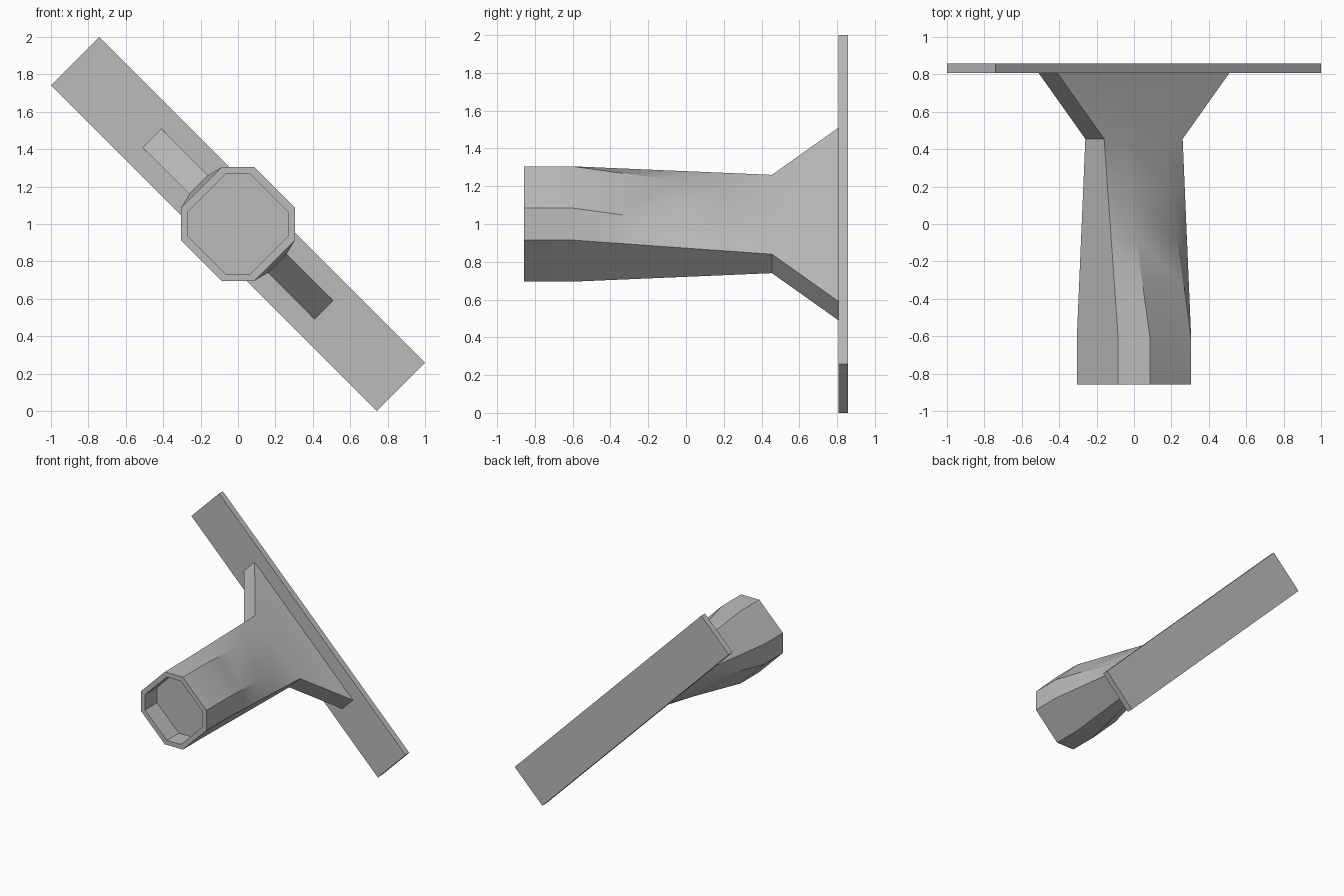
import bpy, bmesh
from math import radians

cube = bpy.data.objects.get("Cube")
if cube:
    bpy.data.objects.remove(cube, do_unlink=True)

grey = bpy.data.materials.new("plain grey")
grey.use_nodes = True
grey.diffuse_color = (0.5, 0.5, 0.5, 1)
grey.node_tree.nodes["Principled BSDF"].inputs["Base Color"].default_value = (0.5, 0.5, 0.5, 1)


def section(u, flat_u, v, flat_v):
    """Chamfered rectangle: half sizes u, v and half lengths of its flats."""
    return [(u, -flat_v), (u, flat_v), (flat_u, v), (-flat_u, v),
            (-u, flat_v), (-u, -flat_v), (-flat_u, -v), (flat_u, -v)]


def blend(a, b, t):
    return [(p[0] + (q[0] - p[0]) * t, p[1] + (q[1] - p[1]) * t) for p, q in zip(a, b)]


def loft(name, rings):
    """Skin a list of (y, outline) rings, cap both ends, tilt a half right angle."""
    bm = bmesh.new()
    loops = [[bm.verts.new((u, y, v)) for u, v in outline] for y, outline in rings]
    n = len(loops[0])
    for a, b in zip(loops, loops[1:]):
        for i in range(n):
            j = (i + 1) % n
            bm.faces.new((a[i], a[j], b[j], b[i]))
    bm.faces.new(loops[0])
    bm.faces.new(loops[-1])
    bmesh.ops.recalc_face_normals(bm, faces=bm.faces[:])
    mesh = bpy.data.meshes.new(name)
    bm.to_mesh(mesh)
    bm.free()
    mesh.materials.append(grey)
    obj = bpy.data.objects.new(name, mesh)
    bpy.context.collection.objects.link(obj)
    obj.location.z = 1
    obj.rotation_euler.y = radians(45)
    bpy.ops.object.select_all(action='DESELECT')
    obj.select_set(True)
    bpy.context.view_layer.objects.active = obj
    bpy.ops.object.shade_smooth_by_angle(angle=radians(30))
    return obj


# Hollow octagonal socket, neck narrowing to a slab, flare to the plate
inner = section(0.235, 0.143, 0.235, 0.143)
outer = section(0.276, 0.156, 0.276, 0.156)
waist = section(0.297, 0.156, 0.071, 0.071)
foot = section(0.65, 0.34, 0.071, 0.071)

front, neck_start, neck_end, plate_front, back = -0.857, -0.605, 0.455, 0.807, 0.857
rings = [(front + 0.16, inner), (front, inner), (front, outer)]
steps = 4
for k in range(steps + 1):
    t = k / steps
    rings.append((neck_start + (neck_end - neck_start) * t, blend(outer, waist, t)))
rings.append((plate_front, foot))
loft("socket_arm", rings)

# Long flat mounting plate
half_length, half_width = 1.232, 0.183
bar = [(half_length, -half_width), (half_length, half_width),
       (-half_length, half_width), (-half_length, -half_width)]
loft("mounting_plate", [(plate_front, bar), (back, bar)])
